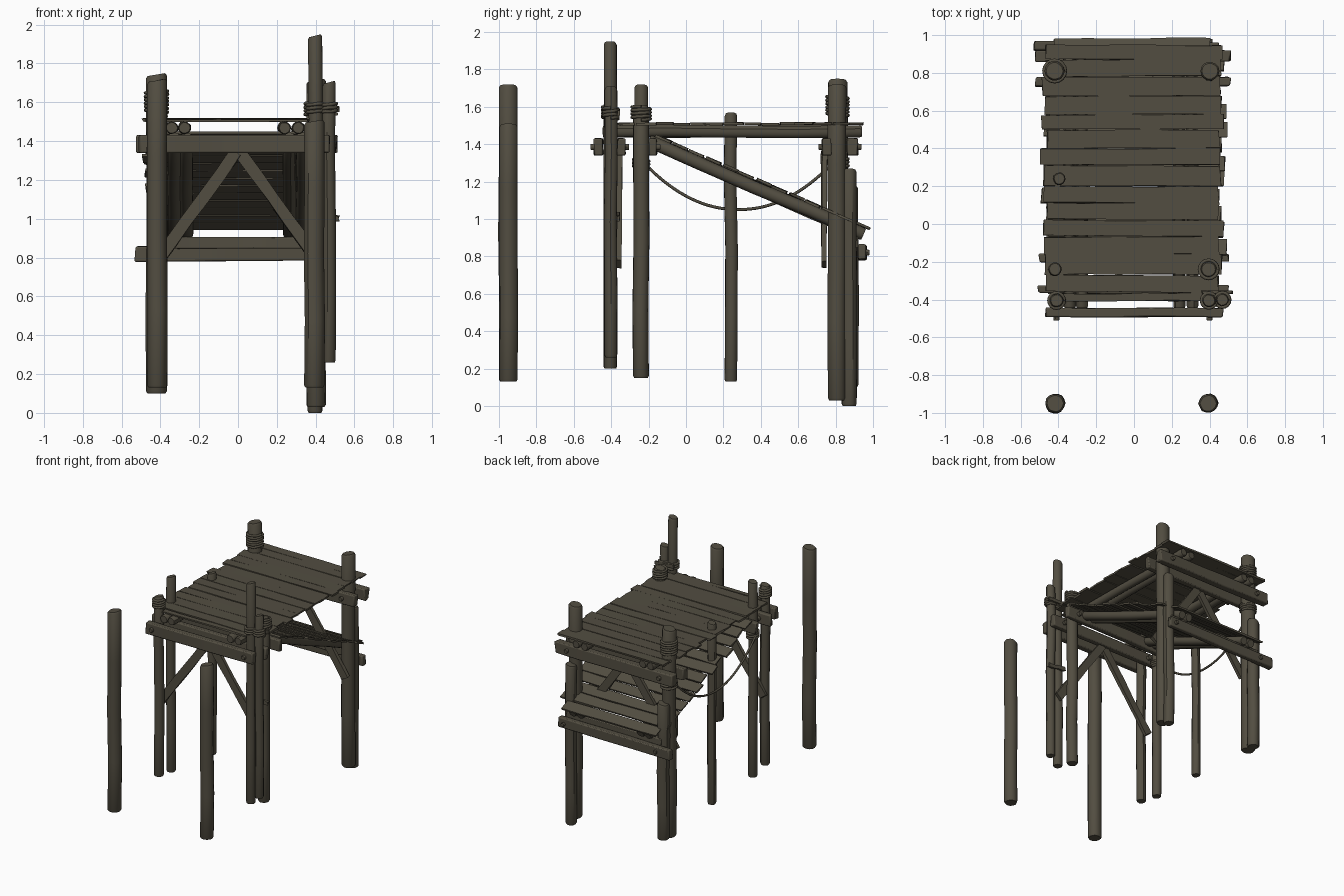
import bpy, bmesh, math, random
from mathutils import Vector, Matrix

if "Cube" in bpy.data.objects:
    bpy.data.objects.remove(bpy.data.objects["Cube"])

random.seed(7)
wood = bpy.data.materials.new("weathered_dark_wood")
wood.diffuse_color = (0.085, 0.075, 0.053, 1)
wood.use_nodes = True
wood.node_tree.nodes["Principled BSDF"].inputs["Base Color"].default_value = wood.diffuse_color


def rnd(a):
    return random.uniform(-a, a)


def finish(name, bm, angle=40):
    bmesh.ops.recalc_face_normals(bm, faces=bm.faces)
    me = bpy.data.meshes.new(name)
    bm.to_mesh(me)
    bm.free()
    ob = bpy.data.objects.new(name, me)
    bpy.context.collection.objects.link(ob)
    me.materials.append(wood)
    bpy.ops.object.select_all(action='DESELECT')
    ob.select_set(True)
    bpy.context.view_layer.objects.active = ob
    bpy.ops.object.shade_smooth_by_angle(angle=math.radians(angle))
    return ob


def log(name, p0, p1, r, wobble=0.004, slant=0.015, n=14):
    """Slightly uneven round log with worn, slanted ends."""
    p0, p1 = Vector(p0), Vector(p1)
    axis = p1 - p0
    length = axis.length
    q = axis.to_track_quat('Z', 'Y')
    lobes = [1 + rnd(0.05) for _ in range(n)]
    c = min(0.012, length * 0.1)
    stops = [(0, 0.86), (c, 1)] + [(length * t, 1) for t in (0.25, 0.5, 0.75)]
    stops += [(length - c, 1), (length, 0.84)]
    bm = bmesh.new()
    rings = []
    for k, (h, s) in enumerate(stops):
        ox, oy = (rnd(wobble), rnd(wobble)) if 1 < k < 5 else (0, 0)
        ring = []
        for i in range(n):
            a = 2 * math.pi * i / n
            tilt = -slant * (1 + math.cos(a)) / 2 if k >= 5 else 0
            rr = r * s * lobes[i]
            ring.append(bm.verts.new(p0 + q @ Vector((ox + rr * math.cos(a), oy + rr * math.sin(a), h + tilt))))
        rings.append(ring)
    for a, b in zip(rings, rings[1:]):
        for i in range(n):
            bm.faces.new((a[i], a[(i + 1) % n], b[(i + 1) % n], b[i]))
    bm.faces.new(rings[0])
    bm.faces.new(rings[-1])
    return finish(name, bm)


def board(name, p0, p1, width, thick, up=(0, 0, 1), rough=0.004, bevel=0.0):
    """Rough board from p0 to p1; width lies across, thickness follows up."""
    p0, p1 = Vector(p0), Vector(p1)
    d = (p1 - p0).normalized()
    side = Vector(up).cross(d).normalized()
    top = d.cross(side)
    bm = bmesh.new()
    rings = []
    cuts = 5
    for k in range(cuts + 1):
        c = p0.lerp(p1, k / cuts)
        ring = []
        for s, t in ((-1, -1), (1, -1), (1, 1), (-1, 1)):
            end = rnd(rough * 2) if k in (0, cuts) else 0
            off = side * s * width / 2 + top * t * thick / 2 + d * end
            ring.append(bm.verts.new(c + off + side * rnd(rough) + top * rnd(rough * 0.3)))
        rings.append(ring)
    for a, b in zip(rings, rings[1:]):
        for i in range(4):
            bm.faces.new((a[i], a[(i + 1) % 4], b[(i + 1) % 4], b[i]))
    bm.faces.new(rings[0])
    bm.faces.new(rings[-1])
    ob = finish(name, bm, 25)
    if bevel:
        m = ob.modifiers.new("worn_edges", 'BEVEL')
        m.width, m.segments, m.limit_method = bevel, 2, 'ANGLE'
    return ob


def rope(name, pts, r):
    cu = bpy.data.curves.new(name, 'CURVE')
    cu.dimensions = '3D'
    cu.bevel_depth, cu.bevel_resolution = r, 2
    cu.use_fill_caps = True
    sp = cu.splines.new('POLY')
    sp.points.add(len(pts) - 1)
    for p, co in zip(sp.points, pts):
        p.co = (*co, 1)
    cu.materials.append(wood)
    bpy.context.collection.objects.link(bpy.data.objects.new(name, cu))


def wrap(name, x, y, z, r, turns=4, pitch=0.018):
    n = 16
    rope(name, [((x + (r + 0.005) * math.cos(2 * math.pi * i / n)),
                 (y + (r + 0.005) * math.sin(2 * math.pi * i / n)),
                 z + pitch * i / n + rnd(0.002)) for i in range(n * turns + 1)], 0.009)


# Posts: name, x, y, radius, bottom, top
posts = [
    ("front_mooring_post_left", -0.417, -0.95, 0.052, 0.13, 1.72),
    ("front_mooring_post_right", 0.393, -0.95, 0.050, 0.13, 1.51),
    ("front_post_left", -0.41, -0.405, 0.036, 0.20, 1.63),
    ("front_post_right_tall", 0.397, -0.405, 0.035, 0.20, 1.95),
    ("front_post_right_outer", 0.468, -0.402, 0.034, 0.26, 1.71),
    ("second_post_left", -0.418, -0.24, 0.036, 0.17, 1.72),
    ("second_post_right", 0.395, -0.24, 0.044, 0.15, 1.61),
    ("middle_post_left", -0.395, 0.24, 0.033, 0.13, 1.57),
    ("rear_post_left", -0.42, 0.81, 0.052, 0.10, 1.75),
    ("rear_post_right", 0.40, 0.81, 0.050, 0.03, 1.72),
    ("rear_support_left", -0.415, 0.875, 0.045, 0.10, 1.18),
    ("rear_support_right", 0.397, 0.872, 0.040, 0.00, 1.27),
]
for name, x, y, r, z0, z1 in posts:
    log(name, (x, y, z0), (x, y, z1), r)

# Cross beams clamping the posts, with bolts through their ends
for i, (y, x0, x1, t) in enumerate([(-0.468, -0.47, 0.47, 0.048), (-0.345, -0.51, 0.50, 0.045),
                                    (-0.178, -0.50, 0.50, 0.045), (0.752, -0.52, 0.51, 0.05),
                                    (0.89, -0.52, 0.51, 0.06)]):
    board(f"cross_beam_{i}", (x0, y, 1.385), (x1, y, 1.385), t, 0.092, bevel=0.008)
    s = -1 if i in (0, 3) else 1
    for x in (-0.41, 0.40):
        log(f"beam_bolt_{i}", (x, y, 1.385), (x, y + s * (t / 2 + 0.018), 1.385), 0.017, 0, 0, 10)

# Deck bearers
for i, x in enumerate((-0.34, -0.275, 0.24, 0.31)):
    log(f"deck_bearer_{i}", (x, -0.445, 1.468), (x + rnd(0.01), 0.94, 1.468), 0.032, slant=0)

# Deck planks
edges = [-0.36, -0.27, -0.16, -0.065, 0.02, 0.11, 0.20, 0.31, 0.40, 0.50, 0.58, 0.68, 0.78, 0.87, 0.95]
for i, (a, b) in enumerate(zip(edges, edges[1:])):
    y, z = (a + b) / 2, 1.508 + rnd(0.003)
    board(f"deck_plank_{i}", (-0.475 + rnd(0.02), y + rnd(0.004), z), (0.46 + rnd(0.015), y + rnd(0.004), z),
          b - a - 0.004, 0.014, rough=0.003)
board("deck_front_strip", (-0.40, -0.39, 1.505), (0.36, -0.385, 1.505), 0.04, 0.012)

# Sloping ramp below the deck: logs and planks
r0, r1 = Vector((0, -0.20, 1.418)), Vector((0, 0.95, 0.918))
slope = (r1 - r0).normalized()
normal = Vector((1, 0, 0)).cross(slope)
for x in (-0.33, -0.265, 0.265, 0.33):
    log("ramp_bearer", r0 + Vector((x, 0, 0)), r1 + Vector((x, 0, 0)), 0.034, slant=0)
count = 13
for i in range(count):
    p = r0 + (r1 - r0) * ((i + 0.75) / count) + normal * 0.041
    a, b = -0.47 + rnd(0.02), 0.47 + rnd(0.02)
    if i == count - 1:
        a, b = -0.42, 0.40
    board(f"ramp_plank_{i}", p + Vector((a, rnd(0.006), 0)), p + Vector((b, rnd(0.006), 0)),
          0.085, 0.014, up=normal, rough=0.003)

# Low rear beams carrying the ramp
board("rear_low_beam", (-0.53, 0.942, 0.818), (0.45, 0.942, 0.825), 0.045, 0.08, bevel=0.008)
board("rear_ramp_rest", (-0.42, 0.90, 0.876), (0.41, 0.90, 0.876), 0.04, 0.06, bevel=0.006)
for x in (-0.41, 0.40):
    log("low_beam_bolt", (x, 0.94, 0.82), (x, 0.98, 0.82), 0.016, 0, 0, 10)

# Diagonal braces forming an inverted V, front and rear
for label, y in (("front", -0.357), ("rear", 0.738)):
    for s in (-1, 1):
        board(f"{label}_brace", (s * 0.43, y, 0.76), (s * 0.01, y + s * 0.004, 1.345), 0.062, 0.026, up=(0, 1, 0))

# Small tie piece on the outer front post
board("post_tie_piece", (0.36, -0.362, 1.02), (0.52, -0.362, 1.0), 0.03, 0.015, up=(0, 1, 0))
board("upper_tie_piece", (0.36, -0.36, 1.575), (0.52, -0.36, 1.565), 0.025, 0.014, up=(0, 1, 0))

# Hanging rope on the left side
pts = []
for i in range(33):
    t = i / 32
    u = 2 * t - 1
    pts.append((-0.455, -0.23 + 1.02 * t, 1.05 + 0.255 * abs(u) ** 2.1))
rope("hanging_rope", pts, 0.008)

# Rope lashings round the posts
wrap("lashing_front_left", -0.41, -0.405, 1.53, 0.036)
wrap("lashing_front_right", 0.397, -0.405, 1.54, 0.035, 3)
wrap("lashing_front_outer", 0.468, -0.402, 1.54, 0.034, 3)
wrap("lashing_second_right", 0.395, -0.24, 1.53, 0.044, 4)
wrap("lashing_rear_left", -0.42, 0.81, 1.55, 0.052, 6)
wrap("lashing_rope_low", -0.418, -0.24, 1.27, 0.036, 3)
wrap("lashing_rope_rear", -0.42, 0.81, 1.28, 0.052, 3)
